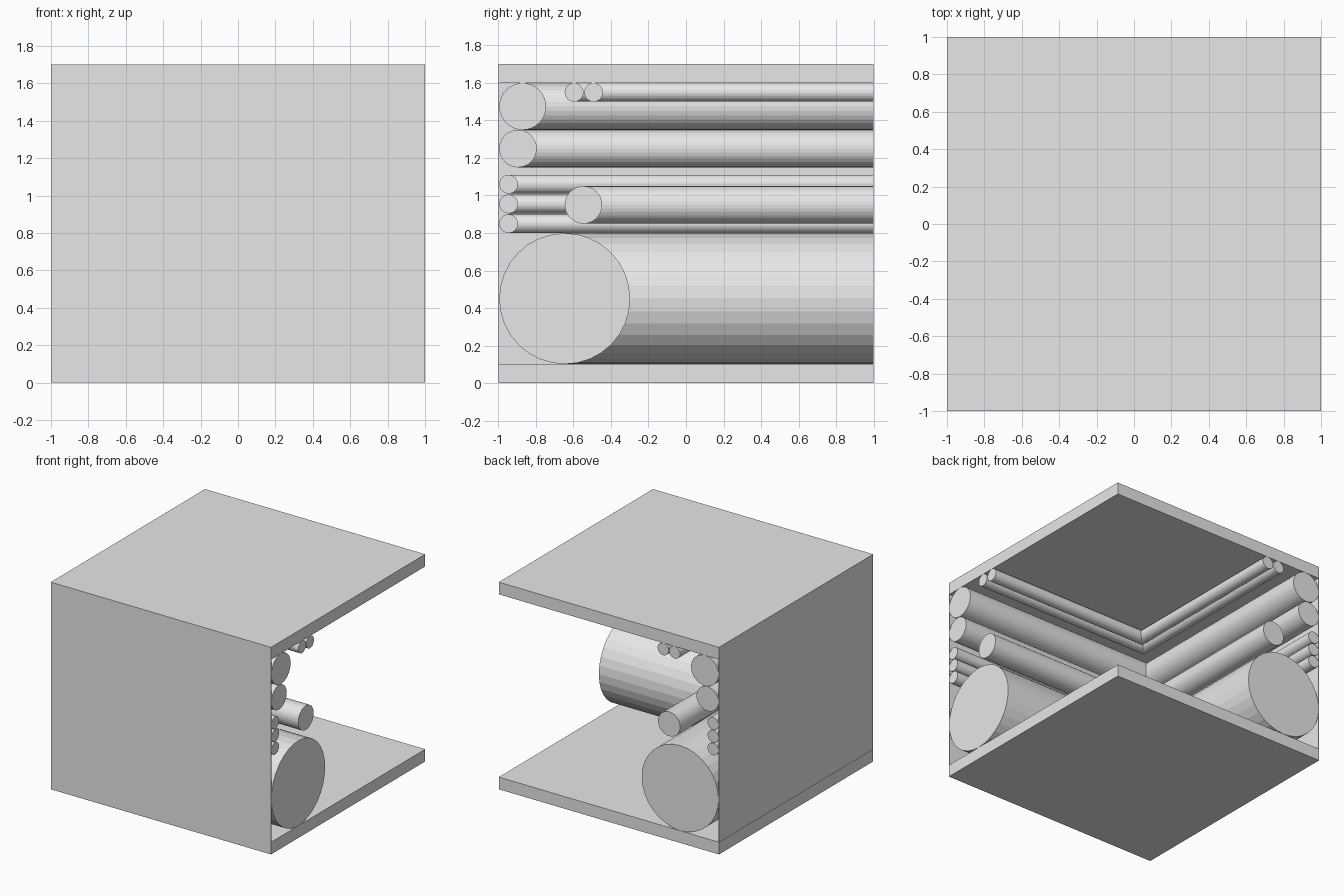
import bpy, bmesh, math

if "Cube" in bpy.data.objects:
    bpy.data.objects.remove(bpy.data.objects["Cube"])

grey = bpy.data.materials.new("plain_grey")
grey.diffuse_color = (0.8, 0.8, 0.8, 1)
grey.use_nodes = True
grey.node_tree.nodes["Principled BSDF"].inputs["Base Color"].default_value = grey.diffuse_color


def finish(name, bm):
    bmesh.ops.recalc_face_normals(bm, faces=bm.faces)
    mesh = bpy.data.meshes.new(name)
    bm.to_mesh(mesh)
    bm.free()
    mesh.materials.append(grey)
    obj = bpy.data.objects.new(name, mesh)
    bpy.context.collection.objects.link(obj)
    return obj


def box(name, lo, hi):
    bm = bmesh.new()
    bmesh.ops.create_cube(bm, size=1)
    for v in bm.verts:
        v.co = [(a + b) / 2 + c * (b - a) for a, b, c in zip(lo, hi, v.co)]
    return finish(name, bm)


def corner_pipe(name, offset, z, r, sides=32):
    """Pipe along the front wall, mitred at the corner, then along the left wall."""
    bm = bmesh.new()
    rings = [[], [], []]
    for i in range(sides):
        a = 2 * math.pi * i / sides
        d, h = offset + r * math.cos(a), z + r * math.sin(a)
        for ring, xy in zip(rings, ((1, d), (d, d), (d, 1))):
            ring.append(bm.verts.new((*xy, h)))
    for a, b in zip(rings, rings[1:]):
        for i in range(sides):
            j = (i + 1) % sides
            bm.faces.new((a[i], a[j], b[j], b[i]))
    bm.faces.new(rings[0])
    bm.faces.new(rings[2])
    return finish(name, bm)


# Floor and ceiling slabs
box("floor_slab", (-1, -1, 0), (1, 1, 0.1))
box("ceiling_slab", (-1, -1, 1.6), (1, 1, 1.7))

# Thin walls on the front and left
box("front_wall", (-0.998, -1, 0.1), (1, -0.996, 1.6))
box("left_wall", (-0.998, -0.998, 0.1), (-0.995, 1, 1.6))

# Pipes: name, distance of centre line, height, radius
for name, offset, z, r in (
    ("main_duct", -0.647, 0.45, 0.349),
    ("small_pipe_lower", -0.946, 0.85, 0.05),
    ("small_pipe_middle", -0.946, 0.955, 0.05),
    ("small_pipe_upper", -0.946, 1.06, 0.05),
    ("hanging_pipe", -0.547, 0.95, 0.1),
    ("medium_pipe", -0.896, 1.25, 0.1),
    ("large_pipe", -0.871, 1.475, 0.125),
    ("ceiling_pipe_outer", -0.597, 1.55, 0.05),
    ("ceiling_pipe_inner", -0.493, 1.55, 0.05),
):
    corner_pipe(name, offset, z, r)
